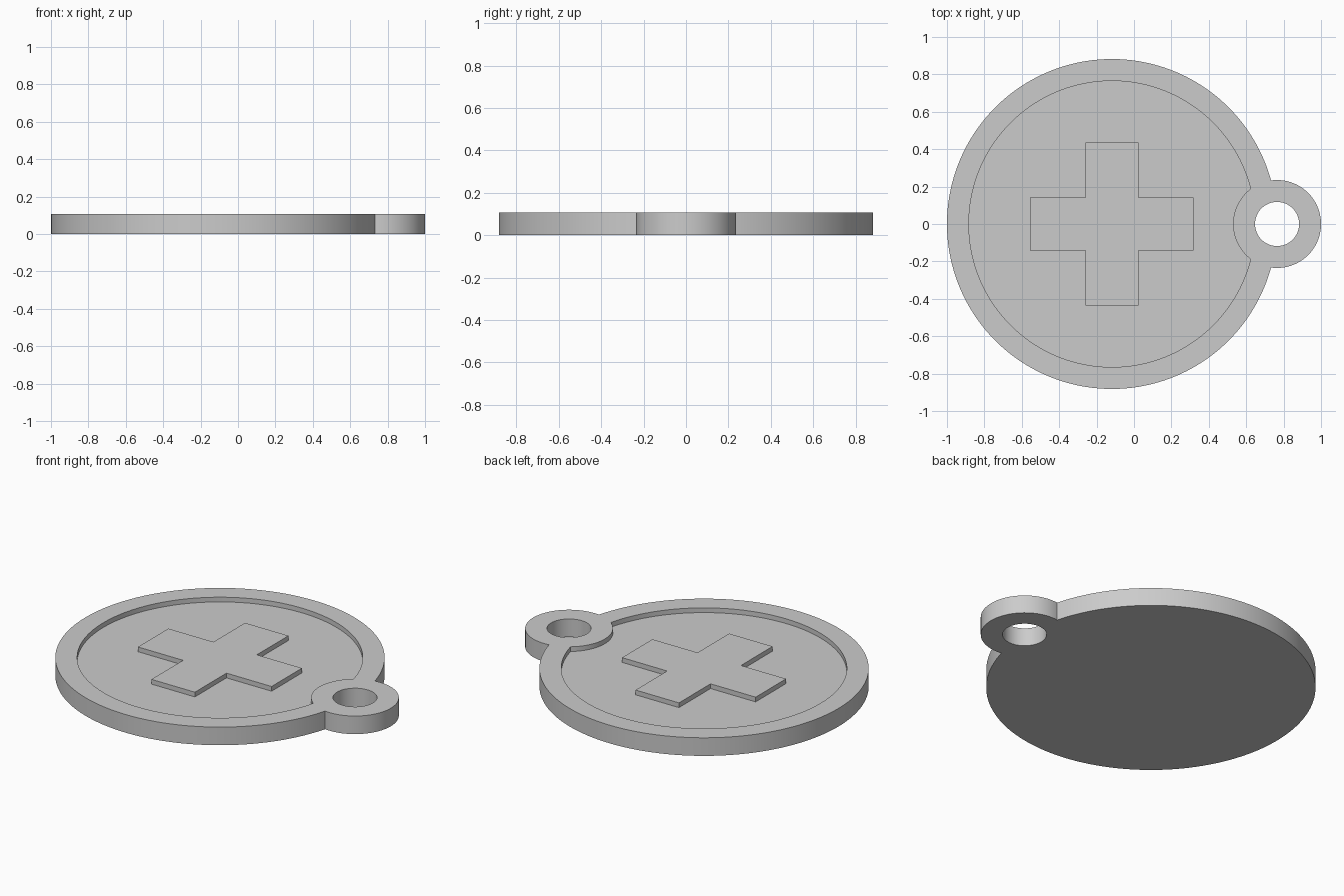
import bpy, bmesh
from math import acos, atan2, cos, sin, pi

cube = bpy.data.objects.get("Cube")
if cube:
    bpy.data.objects.remove(cube)

HEIGHT, FLOOR = 0.107, 0.079
DISC_X, DISC_R, RECESS_R = -0.118, 0.882, 0.765
LUG_X, LUG_R, HOLE_R = 0.765, 0.235, 0.118
CROSS_HALF, ARM_HALF = 0.437, 0.142

grey = bpy.data.materials.new("plain grey")
grey.use_nodes = True
grey.diffuse_color = (0.6, 0.6, 0.6, 1)
grey.node_tree.nodes["Principled BSDF"].inputs["Base Color"].default_value = (0.6, 0.6, 0.6, 1)


def arc(x, radius, start, end, steps):
    angles = [start + (end - start) * i / steps for i in range(steps + 1)]
    return [(x + radius * cos(a), radius * sin(a)) for a in angles]


def disc_with_lug(radius, lug_outside):
    """Disc outline that follows the lug circle, outwards or inwards."""
    gap = LUG_X - DISC_X
    a = acos((radius ** 2 + gap ** 2 - LUG_R ** 2) / (2 * radius * gap))
    b = atan2(radius * sin(a), radius * cos(a) - gap)
    disc = arc(DISC_X, radius, a, 2 * pi - a, 180)
    if lug_outside:
        lug = arc(LUG_X, LUG_R, -b, b, 64)
    else:
        lug = arc(LUG_X, LUG_R, 2 * pi - b, b, 48)
    return disc + lug[1:-1]


def prism(name, loops, bottom, top):
    """Extrude nested closed outlines into a solid with holes."""
    bm = bmesh.new()
    edges = []
    for loop in loops:
        verts = [bm.verts.new((x, y, bottom)) for x, y in loop]
        edges += [bm.edges.new((v, verts[i - 1])) for i, v in enumerate(verts)]
    bmesh.ops.triangle_fill(bm, edges=edges, use_beauty=True, normal=(0, 0, 1))
    base = bm.faces[:]
    out = bmesh.ops.extrude_face_region(bm, geom=base, use_keep_orig=True)
    moved = [g for g in out["geom"] if isinstance(g, bmesh.types.BMVert)]
    bmesh.ops.translate(bm, verts=moved, vec=(0, 0, top - bottom))
    bmesh.ops.recalc_face_normals(bm, faces=bm.faces[:])
    mesh = bpy.data.meshes.new(name)
    bm.to_mesh(mesh)
    bm.free()
    mesh.materials.append(grey)
    obj = bpy.data.objects.new(name, mesh)
    bpy.context.collection.objects.link(obj)
    return obj


# Tag body: round plate, side lug and keyring hole
hole = arc(LUG_X, HOLE_R, 0, 2 * pi, 64)[:-1]
tag = prism("round_tag", [disc_with_lug(DISC_R, True), hole], 0, HEIGHT)

# Recess cutter, leaving the cross standing level with the rim
quarter = [(CROSS_HALF, -ARM_HALF), (CROSS_HALF, ARM_HALF), (ARM_HALF, ARM_HALF)]
cross = []
for turn in range(4):
    cross += [(DISC_X + x, y) for x, y in quarter]
    quarter = [(-y, x) for x, y in quarter]
cutter = prism("recess_cutter", [disc_with_lug(RECESS_R, False), cross], FLOOR, HEIGHT + 0.1)
cutter.hide_render = True

# Cut the recess, then drop the cutter
cut = tag.modifiers.new("recess", "BOOLEAN")
cut.operation = "DIFFERENCE"
cut.solver = "EXACT"
cut.object = cutter
bpy.ops.object.select_all(action="DESELECT")
bpy.context.view_layer.objects.active = tag
tag.select_set(True)
bpy.ops.object.modifier_apply(modifier=cut.name)
bpy.data.objects.remove(cutter)

# Smooth the curved walls, keep the rims crisp
bpy.ops.object.shade_smooth_by_angle(angle=pi / 6)
